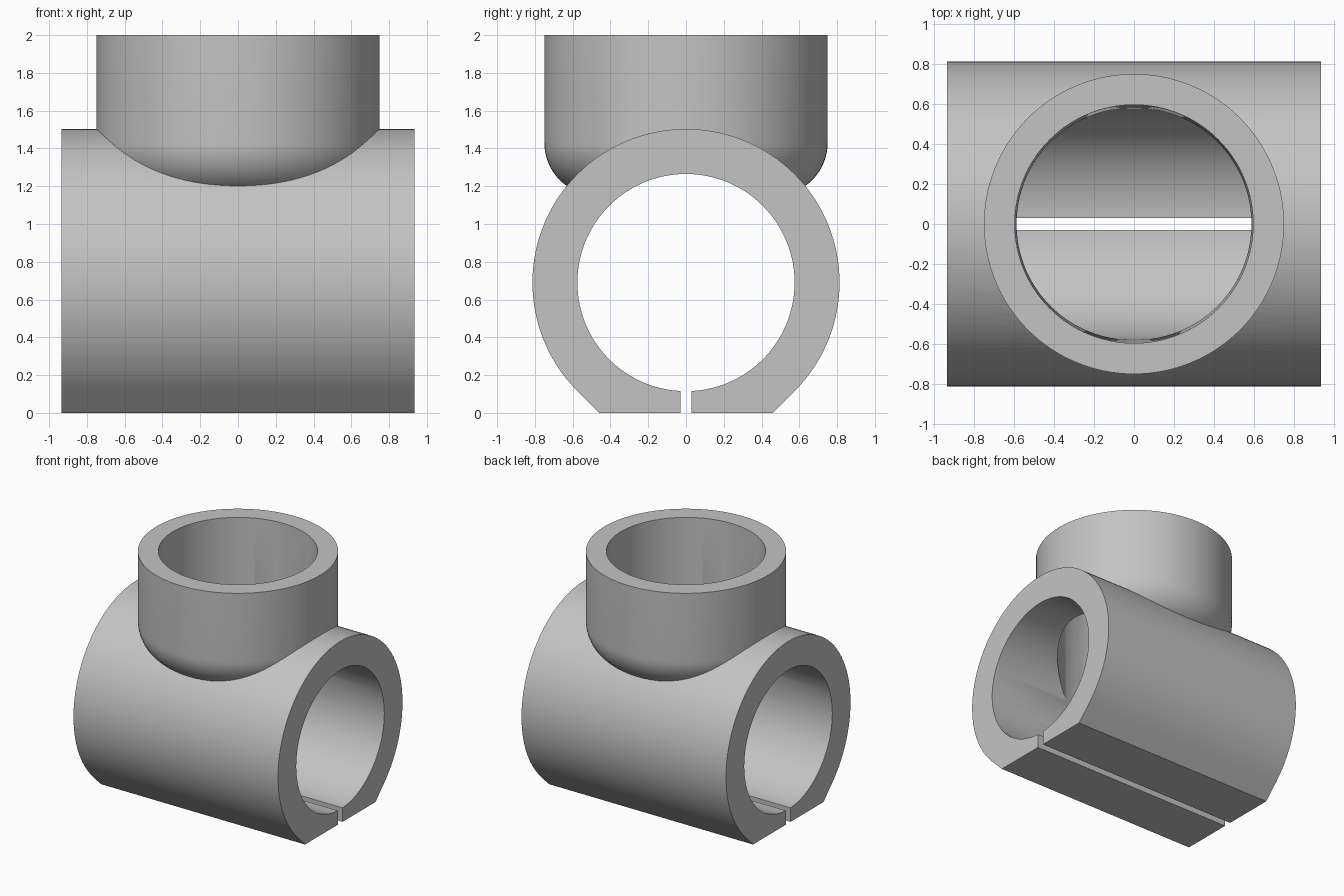
import bpy, bmesh, math
from mathutils import Matrix

if "Cube" in bpy.data.objects:
    bpy.data.objects.remove(bpy.data.objects["Cube"], do_unlink=True)

AXIS_Z = 0.69      # height of the clamp axis
HALF_LEN = 0.935   # half the clamp length
OUTER, BORE = 0.813, 0.575
SEGS = 128

grey = bpy.data.materials.new("plain_grey")
grey.use_nodes = True
colour = (0.55, 0.55, 0.55, 1)
grey.diffuse_color = colour
grey.node_tree.nodes["Principled BSDF"].inputs["Base Color"].default_value = colour


def finish(name, bm):
    bmesh.ops.recalc_face_normals(bm, faces=bm.faces)
    mesh = bpy.data.meshes.new(name)
    bm.to_mesh(mesh)
    bm.free()
    mesh.materials.append(grey)
    obj = bpy.data.objects.new(name, mesh)
    bpy.context.collection.objects.link(obj)
    return obj


def extrude_x(name, profile, half):
    """Solid made by pushing a (y, z) outline along x."""
    bm = bmesh.new()
    face = bm.faces.new([bm.verts.new((-half, y, z)) for y, z in profile])
    new = bmesh.ops.extrude_face_region(bm, geom=[face])["geom"]
    verts = [v for v in new if isinstance(v, bmesh.types.BMVert)]
    bmesh.ops.translate(bm, verts=verts, vec=(2 * half, 0, 0))
    return finish(name, bm)


def lathe(name, profile):
    """Solid made by turning an (r, z) outline about z, capped at both ends."""
    bm = bmesh.new()
    rings = [[bm.verts.new((r * math.cos(2 * math.pi * i / SEGS),
                            r * math.sin(2 * math.pi * i / SEGS), z))
              for i in range(SEGS)] for r, z in profile]
    for low, high in zip(rings, rings[1:]):
        for i in range(SEGS):
            j = (i + 1) % SEGS
            bm.faces.new((low[i], low[j], high[j], high[i]))
    bm.faces.new(rings[0])
    bm.faces.new(rings[-1])
    return finish(name, bm)


def arc(radius, start, end, steps, cy=0, cz=AXIS_Z):
    angles = [math.radians(start + (end - start) * i / steps) for i in range(steps + 1)]
    return [(cy + radius * math.cos(a), cz + radius * math.sin(a)) for a in angles]


def combine(target, tool, operation):
    mod = target.modifiers.new(operation.title(), 'BOOLEAN')
    mod.operation = operation
    mod.solver = 'EXACT'
    mod.object = tool
    bpy.context.view_layer.objects.active = target
    bpy.ops.object.modifier_apply(modifier=mod.name)
    bpy.data.objects.remove(tool, do_unlink=True)


# Clamp body: round top, 45 degree flanks and a flat foot
foot = OUTER * math.sqrt(2) - AXIS_Z
body = extrude_x("tee_clamp",
                 arc(OUTER, -45, 225, 96) + [(-foot, 0), (foot, 0)], HALF_LEN)

# Upright socket with a rounded lower edge
socket = lathe("socket", arc(0.28, -90, 0, 16, 0.47, 1.43) + [(0.75, 2.0)])
combine(body, socket, 'UNION')

# Clamp bore
bore = extrude_x("bore_cutter", arc(BORE, 0, 360 - 360 / SEGS, SEGS - 1), 1.2)
combine(body, bore, 'DIFFERENCE')

# Slightly tapered socket bore, down to the clamp axis
taper = lathe("socket_cutter", [(0.58, AXIS_Z), (0.597, 2.1)])
combine(body, taper, 'DIFFERENCE')

# Slit through the foot
slit = extrude_x("slit_cutter",
                 [(-0.03, -0.1), (0.03, -0.1), (0.03, 0.4), (-0.03, 0.4)], 1.2)
combine(body, slit, 'DIFFERENCE')

# Smooth curved walls, crisp edges
bpy.ops.object.select_all(action='DESELECT')
body.select_set(True)
bpy.context.view_layer.objects.active = body
bpy.ops.object.shade_smooth_by_angle(angle=math.radians(30))
